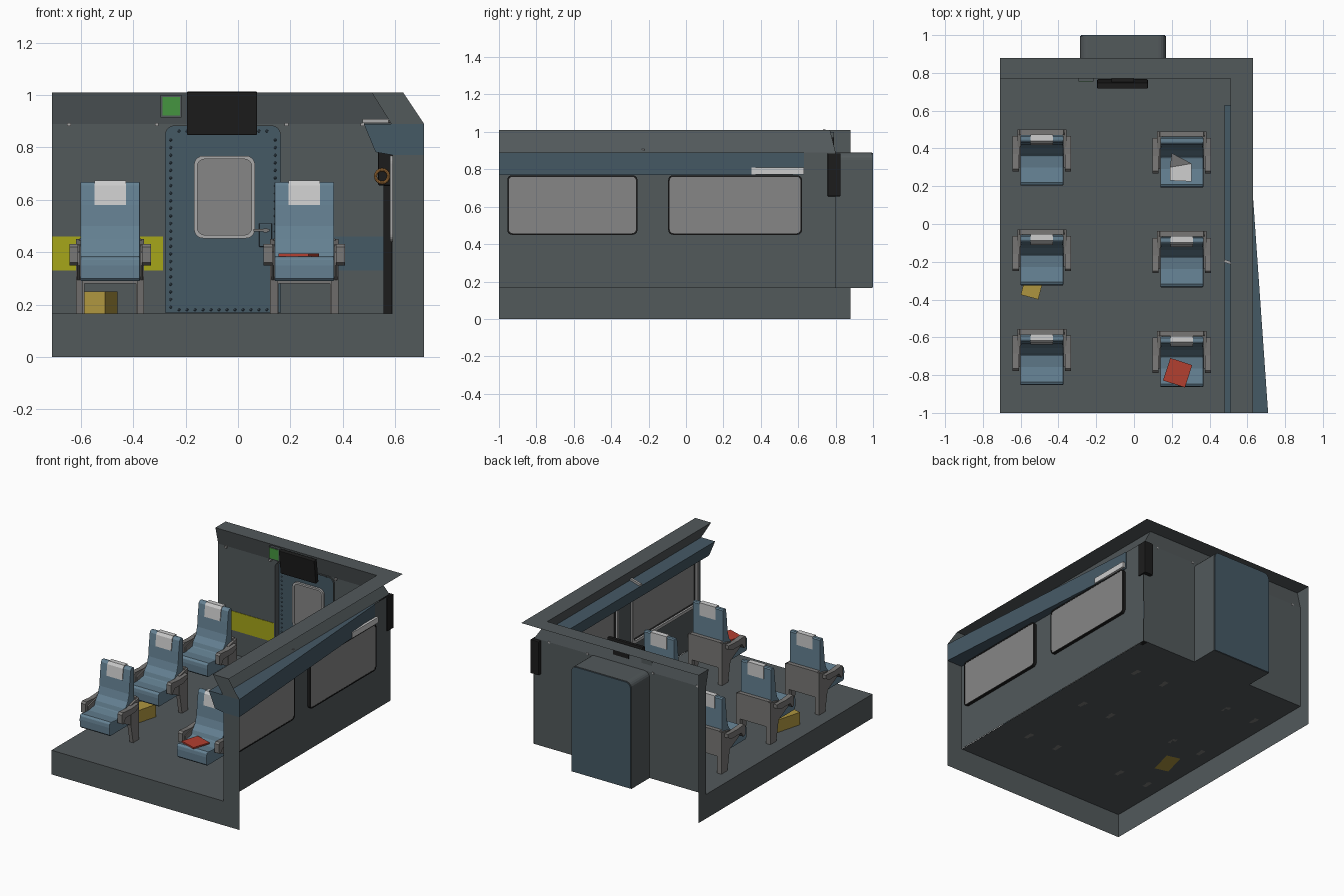
import bpy, bmesh, math
from mathutils import Matrix, Vector

if "Cube" in bpy.data.objects:
    bpy.data.objects.remove(bpy.data.objects["Cube"])


def material(name, r, g, b):
    m = bpy.data.materials.new(name)
    m.diffuse_color = (r, g, b, 1)
    m.use_nodes = True
    m.node_tree.nodes["Principled BSDF"].inputs["Base Color"].default_value = m.diffuse_color
    return m


SLATE = material("slate", .085, .1, .105)
BLUE = material("door_blue", .06, .1, .13)
SEAT = material("seat_blue", .13, .22, .29)
METAL = material("frame_grey", .19, .185, .18)
PANE = material("pane_grey", .24, .24, .24)
TRIM = material("trim_grey", .4, .4, .4)
BLACK = material("black", .012, .012, .012)
WHITE = material("white", .65, .65, .65)
YELLOW = material("yellow", .38, .38, .01)
BAG = material("bag_yellow", .42, .3, .05)
GREEN = material("green", .06, .3, .05)
RED = material("red", .45, .05, .03)
ORANGE = material("orange", .45, .2, .05)


def finish(name, bm, mat):
    bmesh.ops.recalc_face_normals(bm, faces=bm.faces[:])
    me = bpy.data.meshes.new(name)
    bm.to_mesh(me)
    bm.free()
    ob = bpy.data.objects.new(name, me)
    bpy.context.collection.objects.link(ob)
    me.materials.append(mat)
    return ob


def plate(name, loops, axis, d0, d1, mat):
    """Flat outline (with holes) perpendicular to an axis; given thickness if d1 differs."""
    bm = bmesh.new()
    put = {'x': lambda u, v: (d0, u, v), 'y': lambda u, v: (u, d0, v), 'z': lambda u, v: (u, v, d0)}[axis]
    for loop in loops:
        vs = [bm.verts.new(put(u, v)) for u, v in loop]
        for i, v in enumerate(vs):
            bm.edges.new((vs[i - 1], v))
    bmesh.ops.triangle_fill(bm, use_beauty=True, edges=bm.edges[:])
    if d1 != d0:
        ret = bmesh.ops.extrude_face_region(bm, geom=bm.faces[:])
        off = Vector([d1 - d0 if axis == a else 0 for a in 'xyz'])
        bmesh.ops.translate(bm, verts=[g for g in ret['geom'] if isinstance(g, bmesh.types.BMVert)], vec=off)
    return finish(name, bm, mat)


def surface(name, verts, faces, mat):
    bm = bmesh.new()
    vs = [bm.verts.new(v) for v in verts]
    for f in faces:
        bm.faces.new([vs[i] for i in f])
    return finish(name, bm, mat)


def box(name, x0, x1, y0, y1, z0, z1, mat, rot=None, bevel=0):
    bm = bmesh.new()
    bmesh.ops.create_cube(bm, size=1, matrix=Matrix.Diagonal((x1 - x0, y1 - y0, z1 - z0, 1)))
    if bevel:
        bmesh.ops.bevel(bm, geom=bm.edges[:], offset=bevel, segments=2, profile=.5, affect='EDGES')
    ob = finish(name, bm, mat)
    ob.location = ((x0 + x1) / 2, (y0 + y1) / 2, (z0 + z1) / 2)
    if rot:
        ob.rotation_euler = [math.radians(a) for a in rot]
    return ob


def rrect(u0, u1, v0, v1, r, n=5):
    pts = []
    for cu, cv, a in ((u1 - r, v1 - r, 0), (u0 + r, v1 - r, 90), (u0 + r, v0 + r, 180), (u1 - r, v0 + r, 270)):
        for i in range(n + 1):
            t = math.radians(a + 90 * i / n)
            pts.append((cu + r * math.cos(t), cv + r * math.sin(t)))
    return pts


def doorway(u0, u1, v0, v1, r):
    """Arch outline from bottom right to bottom left with rounded top corners."""
    return [(u1, v0)] + rrect(u0, u1, v0, v1, r)[:12] + [(u0, v0)]


# Cutaway shell: floor, section caps, walls
FZ = .165
plate("floor", [[(-.71, -1), (.59, -1), (.59, .8), (-.71, .8)]], 'z', FZ, FZ, SLATE)
plate("front_section", [[(-.71, 0), (.71, 0), (.71, .77), (.59, .77), (.59, FZ), (-.71, FZ)]], 'y', -1, -1, SLATE)
plate("front_section_top", [[(.585, .89), (.71, .89), (.63, 1.01), (.51, 1.01)]], 'y', -1, -1, SLATE)
plate("left_section", [[(-1, 0), (.88, 0), (.88, 1.01), (.77, 1.01), (.8, .89), (.8, FZ), (-1, FZ)]],
      'x', -.71, -.71, SLATE)
plate("top_section", [[(-.71, .77), (.51, .77), (.51, -1), (.63, -1), (.63, .88), (-.71, .88)]],
      'z', 1.01, 1.01, SLATE)
surface("cornice", [(-.71, .8, .89), (.585, .8, .89), (.51, .77, 1.01), (-.71, .77, 1.01),
                    (.585, -1, .89), (.51, -1, 1.01)], [(0, 1, 2, 3), (1, 4, 5, 2)], SLATE)
plate("back_wall", [[(.59, .89), (.59, FZ)] + doorway(-.285, .17, FZ, .885, .035) +
                    [(-.71, FZ), (-.71, .89)]], 'y', .8, .8, SLATE)

# Side wall with two recessed windows
WIN = [(-.955, -.26), (-.095, .62)]
plate("side_wall", [[(-1, FZ), (.8, FZ), (.8, .89), (-1, .89)]] +
      [rrect(a, b, .45, .768, .025) for a, b in WIN], 'x', .592, .592, SLATE)
for a, b in WIN:
    hole = rrect(a, b, .45, .768, .025)
    inner = rrect(a + .008, b - .008, .458, .76, .02)
    plate("window_recess", [hole, inner], 'x', .59, .612, BLACK)
    plate("window_pane", [inner], 'x', .604, .61, PANE)
    plate("window_trim", [rrect(a - .012, b + .012, .438, .769, .03), inner], 'x', .58, .591, TRIM)

# Overhead panel, tapering toward the back
sec = lambda y, o: [(.48, y, .89), (.525, y, .782), (.592, y, .77), (o, y, .77), (o, y, .89)]
surface("overhead_panel", sec(-1, .71) + sec(.63, .596),
        [(0, 1, 2, 3, 4), (5, 6, 7, 8, 9)] + [(i, (i + 1) % 5, (i + 1) % 5 + 5, i + 5) for i in range(5)], BLUE)
box("panel_label", .605, .622, .35, .63, .772, .81, WHITE)
box("panel_tag", .475, .58, -.22, -.205, .893, .908, TRIM, (0, 0, -20))

# Door with surround, window, rivets and handle
plate("door_surround", [doorway(-.285, .17, FZ, .89, .04), doorway(-.277, .162, FZ + .004, .882, .035)],
      'y', .795, .995, SLATE)
plate("door", [doorway(-.28, .165, FZ + .002, .886, .037)], 'y', .84, 1.0, BLUE)
plate("door_window", [rrect(-.16, .057, .46, .76, .03)], 'y', .832, .84, PANE)
plate("door_window_frame", [rrect(-.168, .065, .453, .768, .035), rrect(-.155, .052, .466, .755, .027)],
      'y', .825, .84, TRIM)
bm = bmesh.new()
spots = [(x, .19 + .029 * i) for x in (-.257, .142) for i in range(23)]
spots += [(-.225 + .0305 * i, z) for z in (.18, .862) for i in range(12)]
for x, z in spots:
    bmesh.ops.create_icosphere(bm, subdivisions=1, radius=.006, matrix=Matrix.Translation((x, .838, z)))
finish("door_rivets", bm, BLUE)
box("door_lock", .08, .13, .82, .84, .42, .51, BLUE, bevel=.004)
box("door_handle", .06, .12, .805, .815, .478, .488, METAL)
box("handle_stem", .098, .112, .805, .83, .475, .491, METAL)

# Back wall stripes, sign, screen, corner equipment
box("stripe_left", -.71, -.287, .796, .799, .33, .46, YELLOW)
box("stripe_right", .172, .588, .796, .799, .33, .46, BLUE)
box("sign_frame", -.295, -.215, .755, .79, .915, 1.0, SLATE)
box("sign_face", -.288, -.222, .752, .756, .922, .993, GREEN)
box("screen", -.195, .073, .727, .757, .848, 1.012, BLACK, (7, 0, 0), .004)
box("screen_mount", -.12, 0, .75, .79, .9, .97, BLACK)
for x in (-.645, -.31, .185, .475):
    box("bolt", x - .007, x + .007, .782, .802, .882, .894, TRIM)
box("corner_unit", .535, .6, .757, .826, .655, .885, BLACK, bevel=.004)
box("corner_post", .556, .588, .75, .795, FZ, .655, BLACK)
bpy.ops.mesh.primitive_torus_add(location=(.55, .75, .69), rotation=(math.pi / 2, 0, 0), major_radius=.025,
                                 minor_radius=.006, major_segments=16, minor_segments=8)
cord = bpy.context.object
cord.name = "handset_cord"
cord.data.materials.append(ORANGE)

# Seats: origin is at the rear centre of the seat, on the model base
BACK = [(-.03, .66), (-.037, .667), (-.058, .667), (-.068, .655), (-.078, .58), (-.085, .5), (-.1, .45),
        (-.128, .415), (-.138, .385), (-.2, .375), (-.28, .383), (-.294, .375), (-.297, .35), (-.295, .3),
        (-.285, .29), (-.03, .29)]
COVER = [(-.026, .585), (-.026, .672), (-.06, .673), (-.073, .655), (-.083, .58), (-.078, .58), (-.066, .65),
         (-.058, .667), (-.03, .667), (-.03, .585)]
ARM = [(-.035, .405), (-.035, .43), (-.13, .425), (-.21, .432), (-.222, .42), (-.222, .36), (-.205, .35),
       (-.18, .385), (-.08, .385)]
SHELL = [(-.13, FZ), (-.098, FZ), (-.098, .28), (.098, .28), (.098, FZ), (.13, FZ), (.13, .42), (.115, .455),
         (-.115, .455), (-.13, .42)]


def seat(x, y, covered):
    parts = [plate("seat", [BACK], 'x', -.114, .114, SEAT),
             plate("seat_shell", [SHELL], 'y', -.028, 0, METAL)]
    if covered:
        parts.append(plate("headrest_cover", [COVER], 'x', -.06, .06, WHITE))
    for s in (-1, 1):
        parts.append(plate("armrest", [ARM], 'x', s * .122, s * .155, METAL))
        parts.append(plate("seat_leg", [[(0, FZ), (-.065, FZ), (-.09, .3), (-.09, .43), (0, .45)]],
                           'x', s * .103, s * .13, METAL))
        parts.append(plate("arm_bracket", [[(-.08, .29), (-.2, .35), (-.2, .4), (-.08, .43)]],
                           'x', s * .115, s * .126, METAL))
    for p in parts:
        p.location = (x, y, 0)
        if p.name.startswith("seat") and "_" not in p.name:
            m = p.modifiers.new("soft_edges", 'BEVEL')
            m.width, m.segments, m.limit_method = .005, 2, 'ANGLE'
            m.angle_limit = math.radians(50)


for row in range(3):
    seat(-.488, .5 - .528 * row, True)
    seat(.253, .49 - .528 * row, row != 0)

# Loose items: fallen cover, folder on a seat, bag under a seat
surface("fallen_cover", [(.19, .23, .39), (.305, .225, .392), (.305, .32, .388), (.2, .375, .45), (.19, .3, .388)],
        [(0, 1, 2, 4), (4, 2, 3)], WHITE)
box("folder", .17, .292, -.85, -.725, .384, .394, RED, (0, 0, -18))
box("bag", -.578, -.482, -.39, -.21, FZ, .25, BAG, (0, 0, -15))
